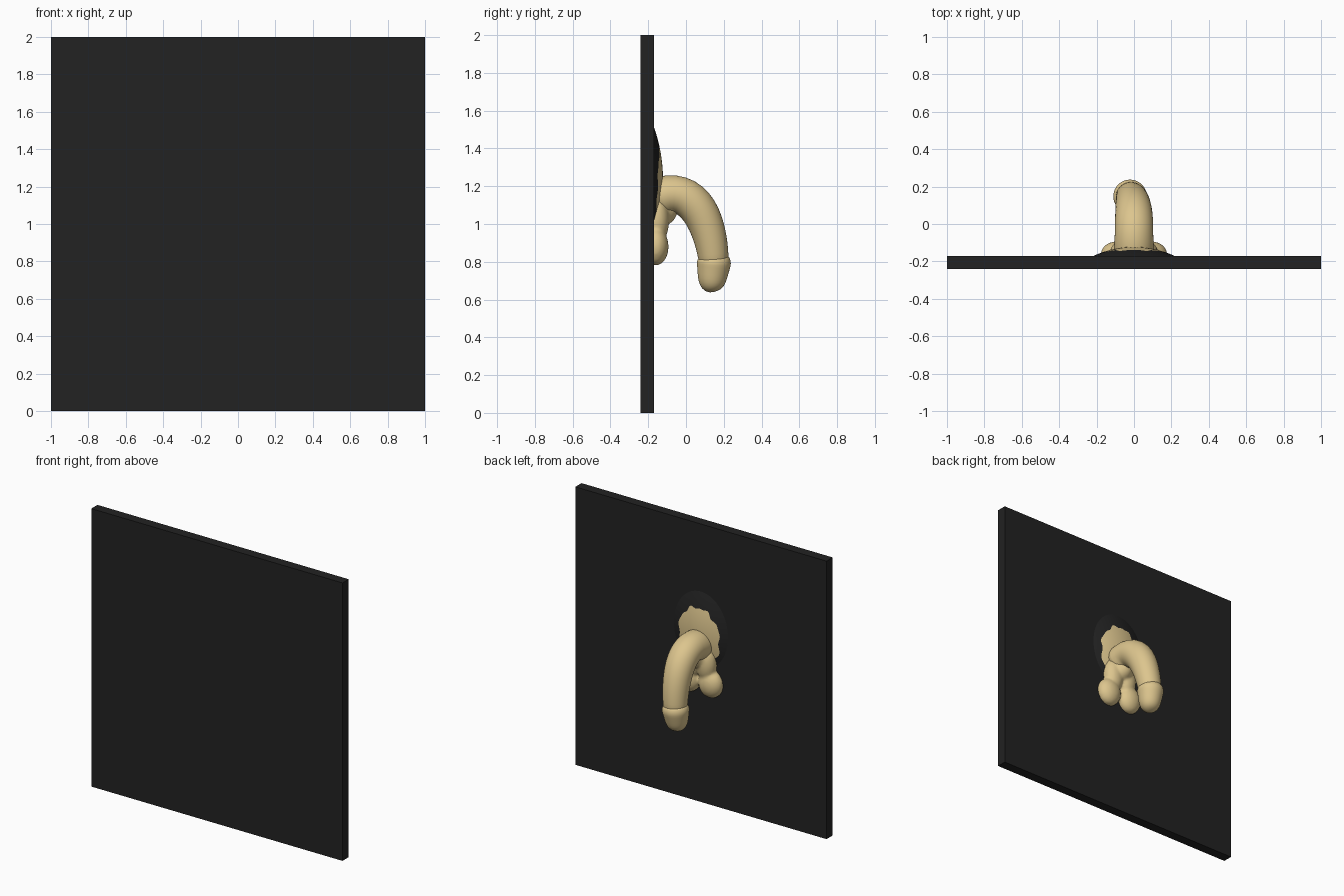
import bpy, bmesh, math
from mathutils import Vector

if "Cube" in bpy.data.objects:
    bpy.data.objects.remove(bpy.data.objects["Cube"])


def material(name, col):
    m = bpy.data.materials.new(name)
    m.diffuse_color = (*col, 1)
    m.use_nodes = True
    m.node_tree.nodes["Principled BSDF"].inputs["Base Color"].default_value = m.diffuse_color
    return m


DARK = material("charcoal", (0.016, 0.016, 0.016))
TAN = material("tan", (0.72, 0.56, 0.27))


def finish(bm, name, mats, smooth=True):
    bmesh.ops.recalc_face_normals(bm, faces=bm.faces)
    me = bpy.data.meshes.new(name)
    bm.to_mesh(me)
    bm.free()
    ob = bpy.data.objects.new(name, me)
    bpy.context.collection.objects.link(ob)
    for m in mats:
        me.materials.append(m)
    for p in me.polygons:
        p.use_smooth = smooth
    return ob


def tube(bm, stations, sides=20):
    """Capped tube through stations (x, y, z, radius)."""
    pts = [Vector(s[:3]) for s in stations]
    rings = []
    for i, p in enumerate(pts):
        d = (pts[min(i + 1, len(pts) - 1)] - pts[max(i - 1, 0)]).normalized()
        u = Vector((1, 0, 0))
        u = (u - d * u.dot(d)).normalized()
        v = d.cross(u)
        r = stations[i][3]
        rings.append([bm.verts.new(p + r * (u * math.cos(a) + v * math.sin(a)))
                      for a in (math.tau * k / sides for k in range(sides))])
    for a, b in zip(rings, rings[1:]):
        for k in range(sides):
            n = (k + 1) % sides
            bm.faces.new((a[k], a[n], b[n], b[k]))
    bm.faces.new(rings[0])
    bm.faces.new(rings[-1])


def ellipsoid(bm, c, r):
    vs = bmesh.ops.create_uvsphere(bm, u_segments=24, v_segments=16, radius=1)["verts"]
    for v in vs:
        v.co = Vector([c[i] + v.co[i] * r[i] for i in range(3)])


# backing panel
bm = bmesh.new()
bmesh.ops.create_cube(bm, size=1)
for v in bm.verts:
    v.co = (v.co.x * 2, -0.205 + v.co.y * 0.07, 1 + v.co.z * 2)
finish(bm, "wall_panel", [DARK], smooth=False)

# low mound: tan centre with a wavy edge, dark rim fading into the panel
bm = bmesh.new()
N, INNER, OUTER = 72, 6, 5
rings = []
for j in range(INNER + OUTER + 1):
    ring = []
    for k in range(N):
        a = math.tau * k / N
        edge = 0.73 - 0.13 * math.sin(a) + 0.03 * math.sin(7 * a) + 0.02 * math.sin(12 * a + 1)
        if j <= INNER:
            r = edge * (j + 0.3) / (INNER + 0.3)
        else:
            r = edge + (1 - edge) * (j - INNER) / OUTER
        ring.append(bm.verts.new((0.22 * r * math.cos(a),
                                  -0.172 + 0.05 * (1 - r ** 2),
                                  1.24 + 0.28 * r * math.sin(a))))
    rings.append(ring)
bm.faces.new(rings[0])
for j, (a, b) in enumerate(zip(rings, rings[1:])):
    for k in range(N):
        n = (k + 1) % N
        bm.faces.new((a[k], a[n], b[n], b[k])).material_index = int(j >= INNER)
ob = finish(bm, "base_mound", [TAN, DARK])
if ob.data.polygons[0].normal.y < 0:
    ob.data.flip_normals()

# drooping shaft
bm = bmesh.new()
tube(bm, [(0, -0.17, 1.13, 0.115), (0, -0.12, 1.15, 0.108), (0, -0.06, 1.162, 0.104),
          (0, 0.0, 1.143, 0.104), (0, 0.05, 1.1, 0.102), (-0.003, 0.09, 1.04, 0.098),
          (-0.007, 0.12, 0.96, 0.092), (-0.012, 0.138, 0.88, 0.086),
          (-0.018, 0.147, 0.81, 0.081), (-0.02, 0.147, 0.78, 0.075)])
ob = finish(bm, "curved_shaft", [TAN])
ob.modifiers.new("round", "SUBSURF").levels = 1

# rounded tip with a flared collar
bm = bmesh.new()
tube(bm, [(-0.018, 0.147, 0.835, 0.076), (-0.02, 0.148, 0.815, 0.086),
          (-0.021, 0.148, 0.797, 0.093), (-0.022, 0.146, 0.775, 0.089),
          (-0.023, 0.141, 0.73, 0.081), (-0.024, 0.138, 0.69, 0.073),
          (-0.025, 0.138, 0.66, 0.056), (-0.025, 0.139, 0.644, 0.032),
          (-0.025, 0.14, 0.639, 0.01)])
ob = finish(bm, "shaft_tip", [TAN])
ob.modifiers.new("round", "SUBSURF").levels = 1

# paired lower sac blended with its neck
bm = bmesh.new()
for s in (-1, 1):
    ellipsoid(bm, (s * 0.088, -0.16, 0.88), (0.09, 0.068, 0.1))
    ellipsoid(bm, (s * 0.055, -0.155, 1.02), (0.075, 0.066, 0.13))
ellipsoid(bm, (0, -0.125, 1.09), (0.075, 0.085, 0.1))
ob = finish(bm, "lower_sac", [TAN])
rm = ob.modifiers.new("blend", "REMESH")
rm.mode = "VOXEL"
rm.voxel_size = 0.01
rm.use_smooth_shade = True
sm = ob.modifiers.new("soften", "SMOOTH")
sm.factor = 0.5
sm.iterations = 6
